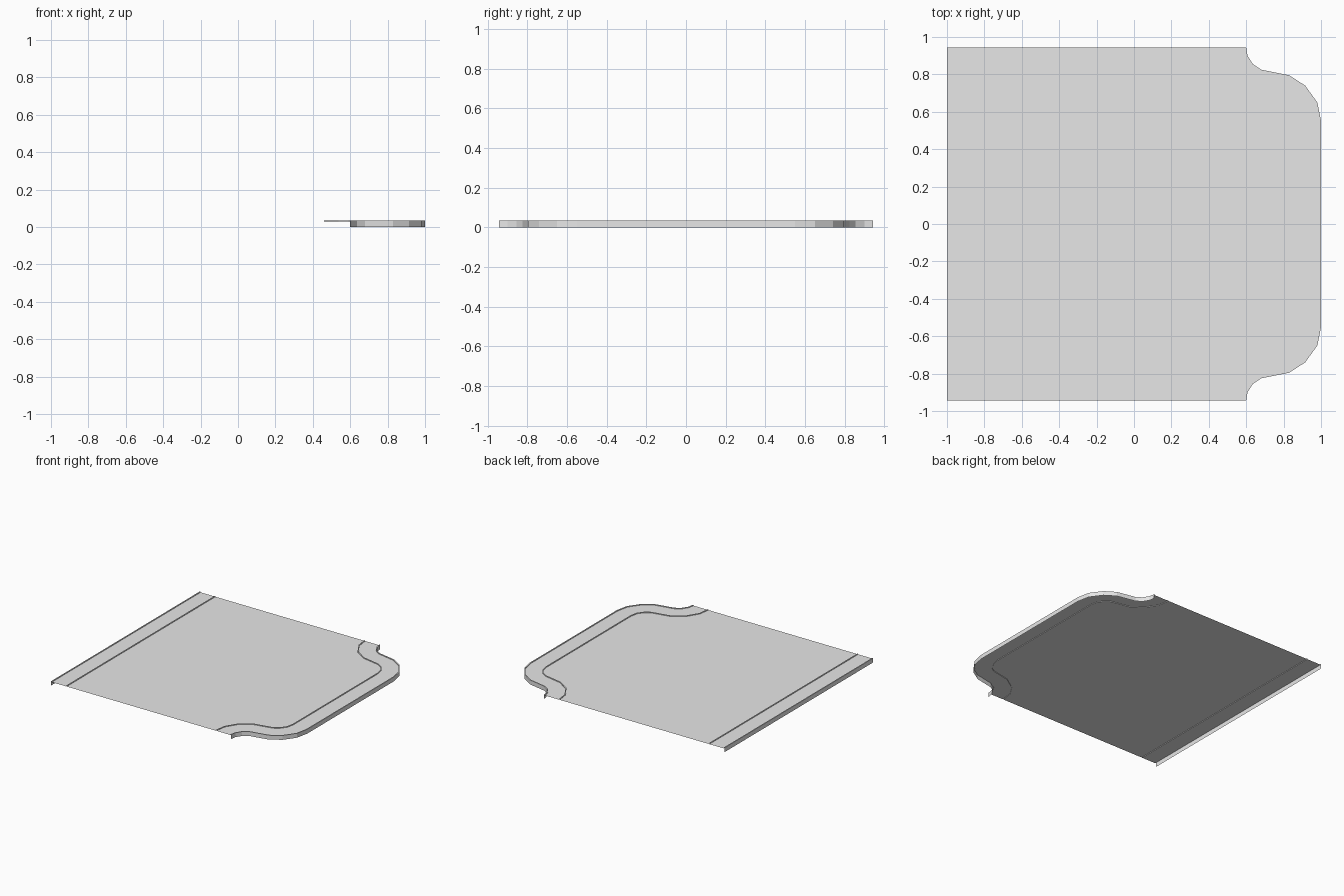
import bpy, bmesh
from mathutils import Vector

cube = bpy.data.objects.get("Cube")
if cube:
    bpy.data.objects.remove(cube, do_unlink=True)

HALF_Y = 0.943      # half depth of the tile
TOP, FLOOR = 0.035, 0.03

grey = bpy.data.materials.new("light_grey")
grey.use_nodes = True
grey.diffuse_color = (0.8, 0.8, 0.8, 1)
grey.node_tree.nodes["Principled BSDF"].inputs["Base Color"].default_value = (0.8, 0.8, 0.8, 1)

# Border cross-section: (distance inward from the outer edge, height)
SECTION = [(0, 0), (0, TOP), (0.008, TOP), (0.008, FLOOR), (0.132, FLOOR),
           (0.132, TOP), (0.14, TOP), (0.14, FLOOR)]


def make_object(name, bm):
    mesh = bpy.data.meshes.new(name)
    bm.to_mesh(mesh)
    bm.free()
    mesh.materials.append(grey)
    obj = bpy.data.objects.new(name, mesh)
    bpy.context.collection.objects.link(obj)
    return obj


def inset(path, dist):
    """Shift a path to its left by dist with mitred corners; ends stay on the tile edge."""
    dirs = [(b - a).normalized() for a, b in zip(path, path[1:])]
    ends = Vector((0, 1 if path[-1].y > path[0].y else -1))
    dirs = [ends] + dirs + [ends]
    out = []
    for i, p in enumerate(path):
        if i in (0, len(path) - 1):
            n = Vector((-ends.y, ends.x))
        else:
            d0, d1 = dirs[i], dirs[i + 1]
            n = Vector((-d0.y - d1.y, d0.x + d1.x)).normalized()
            n /= n.dot(Vector((-d0.y, d0.x)))
        out.append(p + n * dist)
    return out


def border(name, path):
    """Sweep the border cross-section along a path."""
    bm = bmesh.new()
    rows = [[bm.verts.new((p.x, p.y, z)) for p in inset(path, d)] for d, z in SECTION]
    for r0, r1 in zip(rows, rows[1:]):
        for i in range(len(path) - 1):
            bm.faces.new((r0[i], r0[i + 1], r1[i + 1], r1[i]))
    return make_object(name, bm)


# Curved end outline, mirrored front to back
half = [(1.0, 0.55), (0.98, 0.65), (0.915, 0.74), (0.83, 0.795),
        (0.68, 0.825), (0.635, 0.855), (0.607, 0.9), (0.6, HALF_Y)]
curve = [Vector((x, -y)) for x, y in reversed(half)] + [Vector(p) for p in half]
straight = [Vector((-1, HALF_Y)), Vector((-1, -HALF_Y))]

border("curved_border", curve)
border("straight_border", straight)

# Flat surface between the two borders
bm = bmesh.new()
ring = inset(curve, 0.14) + inset(straight, 0.14)
bm.faces.new([bm.verts.new((p.x, p.y, FLOOR)) for p in ring])
bmesh.ops.triangulate(bm, faces=bm.faces[:])
make_object("centre_surface", bm)
